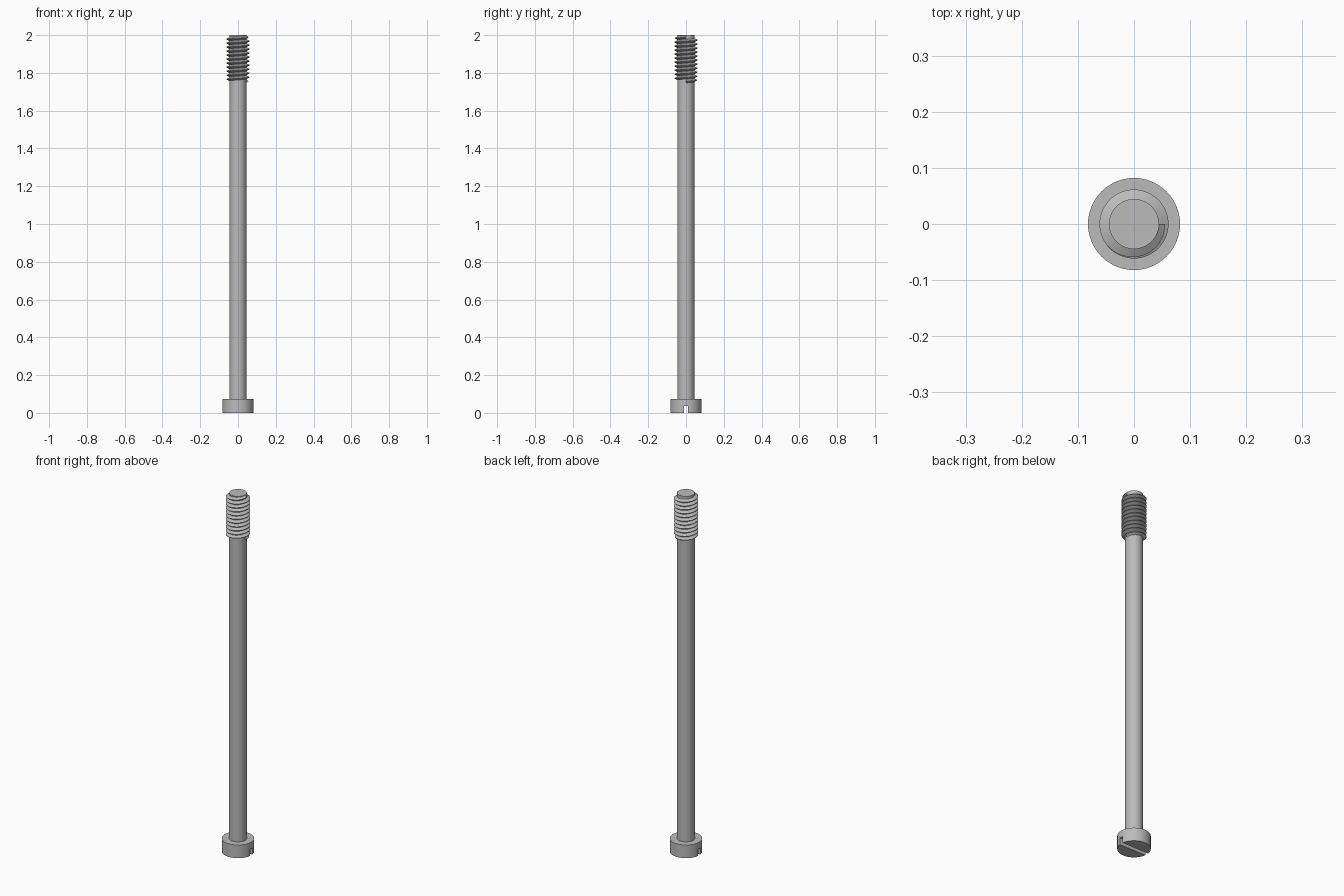
import bpy, bmesh, math

if "Cube" in bpy.data.objects:
    bpy.data.objects.remove(bpy.data.objects["Cube"])

HEAD_R, HEAD_H = 0.082, 0.073
CORE_R, CREST_R = 0.0445, 0.0615
TOP = 2.0

steel = bpy.data.materials.new("grey steel")
steel.diffuse_color = (0.5, 0.5, 0.5, 1)
steel.use_nodes = True
steel.node_tree.nodes["Principled BSDF"].inputs["Base Color"].default_value = steel.diffuse_color


def cylinder(name, radius, z0, z1, sides=64):
    bpy.ops.mesh.primitive_cylinder_add(vertices=sides, radius=radius, depth=z1 - z0,
                                        location=(0, 0, (z0 + z1) / 2))
    ob = bpy.context.object
    ob.name = name
    return ob


def finish(ob):
    bpy.ops.object.select_all(action='DESELECT')
    ob.select_set(True)
    bpy.context.view_layer.objects.active = ob
    ob.data.materials.clear()
    ob.data.materials.append(steel)
    bpy.ops.object.shade_smooth_by_angle(angle=math.radians(30))


# Head with a screwdriver slot along x
head = cylinder("head", HEAD_R, 0, HEAD_H)
bpy.ops.mesh.primitive_cube_add(size=1)
cutter = bpy.context.object
cutter.name = "slot_cutter"
cutter.scale = (0.4, 0.021, 0.074)
cutter.hide_render = True
bpy.context.view_layer.objects.active = head
slot = head.modifiers.new("slot", 'BOOLEAN')
slot.operation = 'DIFFERENCE'
slot.solver = 'EXACT'
slot.object = cutter
bpy.ops.object.modifier_apply(modifier="slot")
bpy.data.objects.remove(cutter)
finish(head)

# Plain shank running the whole length
finish(cylinder("shank", CORE_R, HEAD_H, TOP))

# Right-handed V thread, with the crest fading in and out at its ends
TURNS, STEPS, PITCH = 11, 48, 0.0212
Z_START, HALF = 1.756, 0.0100
bm = bmesh.new()
rings = []
count = TURNS * STEPS
for i in range(count + 1):
    a = 2 * math.pi * i / STEPS
    z = Z_START + PITCH * i / STEPS
    fade = min(1, min(i, count - i) / (STEPS * 0.4))
    crest = CREST_R - 0.0065 * (1 - fade)
    profile = [(CORE_R - 0.001, -HALF), (crest, -0.0012),
               (crest, 0.0012), (CORE_R - 0.001, HALF)]
    rings.append([bm.verts.new((r * math.cos(a), r * math.sin(a), min(z + dz, TOP)))
                  for r, dz in profile])
for lower, upper in zip(rings, rings[1:]):
    for j in range(4):
        k = (j + 1) % 4
        bm.faces.new((lower[j], upper[j], upper[k], lower[k]))
bm.faces.new(rings[0])
bm.faces.new(rings[-1][::-1])
bmesh.ops.recalc_face_normals(bm, faces=bm.faces)
mesh = bpy.data.meshes.new("thread")
bm.to_mesh(mesh)
bm.free()
thread = bpy.data.objects.new("thread", mesh)
bpy.context.collection.objects.link(thread)
finish(thread)
